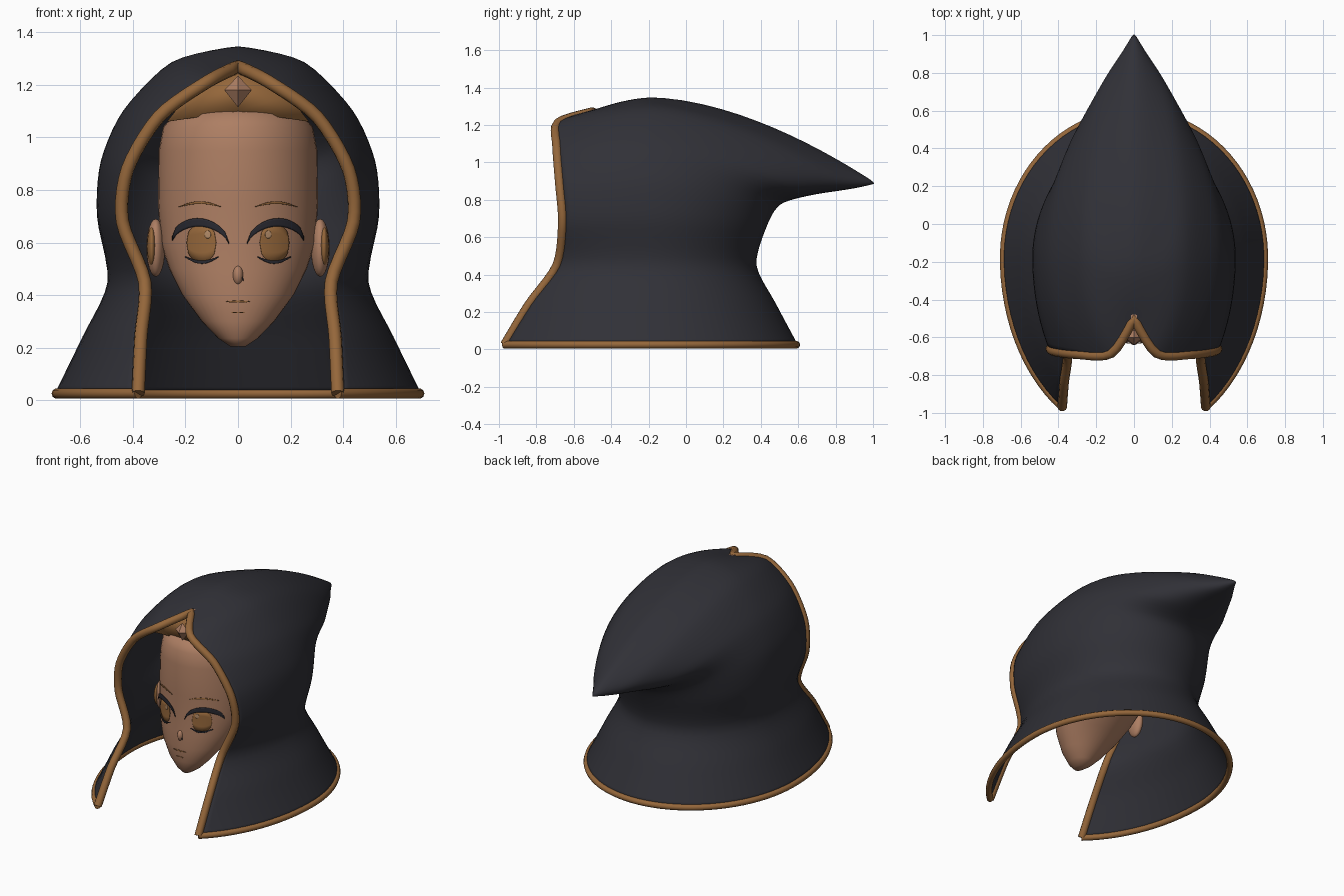
import bpy, bmesh
from math import sin, cos, asin, pi, sqrt
from mathutils import Vector

if "Cube" in bpy.data.objects:
    bpy.data.objects.remove(bpy.data.objects["Cube"])


def material(name, rgb):
    m = bpy.data.materials.new(name)
    m.use_nodes = True
    m.diffuse_color = (*rgb, 1)
    m.node_tree.nodes["Principled BSDF"].inputs["Base Color"].default_value = (*rgb, 1)
    return m


cloth = material("dark cloth", (.03, .03, .038))
gold = material("bronze trim", (.3, .135, .043))
skin = material("skin", (.42, .21, .125))
ink = material("lash black", (.022, .022, .03))
shine = material("eye highlight", (.45, .26, .14))


def add_mesh(name, verts, faces, mat, mirror=False, thick=0):
    me = bpy.data.meshes.new(name)
    me.from_pydata([tuple(v) for v in verts], [], faces)
    bm = bmesh.new()
    bm.from_mesh(me)
    bmesh.ops.remove_doubles(bm, verts=bm.verts, dist=.0002)
    bmesh.ops.recalc_face_normals(bm, faces=bm.faces)
    bm.to_mesh(me)
    bm.free()
    me.materials.append(mat)
    me.polygons.foreach_set("use_smooth", [True] * len(me.polygons))
    ob = bpy.data.objects.new(name, me)
    bpy.context.collection.objects.link(ob)
    if mirror:
        mod = ob.modifiers.new("Mirror", "MIRROR")
        mod.merge_threshold = .002
    if thick:
        mod = ob.modifiers.new("Solidify", "SOLIDIFY")
        mod.thickness, mod.offset = thick, 0
    return ob


def grid_faces(rows, cols, wrap=False):
    last = cols if wrap else cols - 1
    return [(i * cols + j, i * cols + (j + 1) % cols,
             (i + 1) * cols + (j + 1) % cols, (i + 1) * cols + j)
            for i in range(rows - 1) for j in range(last)]


def tube(name, points, radius, mat):
    cu = bpy.data.curves.new(name, "CURVE")
    cu.dimensions = "3D"
    cu.bevel_depth, cu.bevel_resolution, cu.use_fill_caps = radius, 3, True
    sp = cu.splines.new("POLY")
    sp.points.add(len(points) - 1)
    for p, co in zip(sp.points, points):
        p.co = (*co, 1)
    cu.materials.append(mat)
    ob = bpy.data.objects.new(name, cu)
    bpy.context.collection.objects.link(ob)


def flip(v):
    return Vector((-v.x, v.y, v.z))


# Hood rings: front edge x, y, z, then half width, side height, back y, back z
RINGS = [
    (.38, -.97, .025, .69, .025, .59, .025),
    (.37, -.84, .24, .585, .24, .475, .24),
    (.355, -.69, .45, .49, .45, .37, .45),
    (.44, -.66, .68, .53, .7, .425, .66),
    (.42, -.675, .88, .515, .91, .5, .78),
    (.3, -.69, 1.08, .43, 1.1, .66, .83),
    (.12, -.685, 1.21, .25, 1.28, .88, .865),
    (0, -.5, 1.27, .001, 1.34, 1, .89)]
MID, COLS, STEPS = -.18, 36, 5


def ring(index):
    fx, fy, fz, wide, side, by, bz = RINGS[index]
    start = asin(fx / wide)
    reach = (MID - fy) / cos(start)
    power = .7 if index > 4 else 1
    out = []
    for j in range(COLS):
        t = start + (pi - start) * j / (COLS - 1)
        front = t < pi / 2
        x = wide * max(sin(t), 0) ** (1 if front else power)
        y = MID - cos(t) * (reach if front else by - MID)
        s = (y - MID) / ((fy if front else by) - MID)
        z = side + ((fz if front else bz) - side) * max(s, 0) ** 1.7
        out.append(Vector((0 if index == len(RINGS) - 1 else x, y, z)))
    return out


def spline(a, b, c, d, t):
    m, n = (c - a) * .42, (d - b) * .42
    return (b * (2 * t**3 - 3 * t**2 + 1) + m * (t**3 - 2 * t**2 + t)
            + c * (3 * t**2 - 2 * t**3) + n * (t**3 - t**2))


rings = [ring(i) for i in range(len(RINGS))]
crown = [flip(v) if j > 1 else rings[-1][j] for j, v in enumerate(rings[-2])]
net = [rings[0]] + rings + [crown]
rows = []
for i in range(1, len(net) - 2):
    for k in range(STEPS):
        rows.append([spline(*(net[i + d][j] for d in (-1, 0, 1, 2)), k / STEPS)
                     for j in range(COLS)])
rows.append(rings[-1])
add_mesh("hood", [v for r in rows for v in r], grid_faces(len(rows), COLS),
         cloth, mirror=True, thick=.014)

# Rounded trim along the opening and the hem
edge = [r[0] for r in rows]
tube("opening_trim", edge + [flip(v) for v in reversed(edge[:-1])], .025, gold)
hem = rows[0]
tube("hem_trim", hem + [flip(v) for v in reversed(hem[:-1])], .02, gold)

# Head levels: height, half width, front y, back y
HEAD = [
    (.205, .03, -.58, -.5), (.235, .075, -.605, -.45), (.3, .138, -.625, -.4),
    (.4, .212, -.63, -.3), (.5, .262, -.625, -.18), (.6, .295, -.62, -.08),
    (.75, .305, -.62, -.01), (.95, .302, -.62, .02), (1.04, .285, -.605, 0),
    (1.09, .24, -.575, -.06), (1.11, .16, -.52, -.14)]


def level(z):
    for a, b in zip(HEAD, HEAD[1:]):
        if z <= b[0]:
            t = (z - a[0]) / (b[0] - a[0])
            return [p + (q - p) * t for p, q in zip(a, b)][1:]
    return HEAD[-1][1:]


def face_y(x, z):
    w, f, b = level(z)
    mid = (f + b) / 2
    return mid - (mid - f) * sqrt(max(0, 1 - (x / w) ** 2))


SEG = 40
verts = []
for z, w, f, b in HEAD:
    for j in range(SEG):
        a = 2 * pi * j / SEG
        verts.append((w * sin(a), (f + b) / 2 - (b - f) / 2 * cos(a), z))
faces = grid_faces(len(HEAD), SEG, wrap=True)
faces += [tuple(range(SEG)), tuple(range(len(verts) - SEG, len(verts)))]
add_mesh("head", verts, faces, skin)


# Painted face details as thin plates hugging the face
def plate(name, mat, x0, x1, low, high, lift=.004, mirror=True):
    n, m = 17, 5
    pts = []
    for i in range(n):
        s = i / (n - 1)
        x = x0 + (x1 - x0) * s
        for k in range(m):
            z = low(s) + (high(s) - low(s)) * k / (m - 1)
            pts.append((x, face_y(x, z) - lift, z))
    add_mesh(name, pts, grid_faces(n, m), mat, mirror=mirror, thick=.003)


def arch(s, p=1.0):
    return max(0, sin(pi * s)) ** p


plate("iris", gold, .083, .195, lambda s: .6 - .075 * arch(s, .35),
      lambda s: .6 + .07 * arch(s, .35))
plate("eye_highlight", shine, .103, .127, lambda s: .63 - .015 * arch(s, .5),
      lambda s: .63 + .015 * arch(s, .5), lift=.007)
plate("upper_lash", ink, .035, .25, lambda s: .595 + .06 * arch(s, .6) + .012 * s,
      lambda s: .602 + .08 * arch(s, .5) + .02 * s, lift=.008)
plate("lower_lash", ink, .075, .2, lambda s: .543 - .024 * arch(s),
      lambda s: .547 - .016 * arch(s), lift=.007)
plate("eyebrow", gold, .065, .225, lambda s: .735 + .012 * arch(s),
      lambda s: .737 + .02 * arch(s))
plate("mouth", gold, -.045, .045, lambda s: .374 - .003 * arch(s),
      lambda s: .376 + .003 * arch(s), mirror=False)
plate("lip_shadow", gold, -.025, .025, lambda s: .332, lambda s: .336, mirror=False)
plate("nose_line", ink, .006, .02, lambda s: .478 - .025 * s,
      lambda s: .488 - .025 * s, mirror=False)


def ball(name, loc, size, mat):
    bpy.ops.mesh.primitive_uv_sphere_add(segments=20, ring_count=12, radius=1, location=loc)
    ob = bpy.context.object
    ob.name, ob.scale = name, size
    ob.data.materials.append(mat)
    bpy.ops.object.shade_smooth()


# Nose and ears
ball("nose", (0, -.61, .475), (.022, .032, .04), skin)
for side, x in (("left", 1), ("right", -1)):
    ball(side + "_ear", (x * .313, -.36, .58), (.036, .065, .11), skin)
    ball(side + "_inner_ear", (x * .328, -.385, .585), (.018, .05, .075), gold)

# Browband under the peak, with a diamond ornament and a small stud
band = [(-.27, -.5, 1.06), (0, -.55, 1.1), (.27, -.5, 1.06),
        (.19, -.53, 1.16), (0, -.52, 1.25), (-.19, -.53, 1.16)]
add_mesh("browband", band, [(0, 1, 4, 5), (1, 2, 3, 4)], gold, thick=.012)
gem = [(0, -.6, 1.235), (.052, -.6, 1.18), (0, -.6, 1.115), (-.052, -.6, 1.18),
       (0, -.64, 1.18), (0, -.56, 1.18)]
gem_faces = [(i, (i + 1) % 4, tip) for i in range(4) for tip in (4, 5)]
ornament = add_mesh("diamond_ornament", gem, gem_faces, skin)
ornament.data.polygons.foreach_set("use_smooth", [False] * len(gem_faces))
bpy.ops.mesh.primitive_cube_add(size=.034, location=(0, -.495, 1.268))
stud = bpy.context.object
stud.name = "peak_stud"
stud.data.materials.append(skin)
